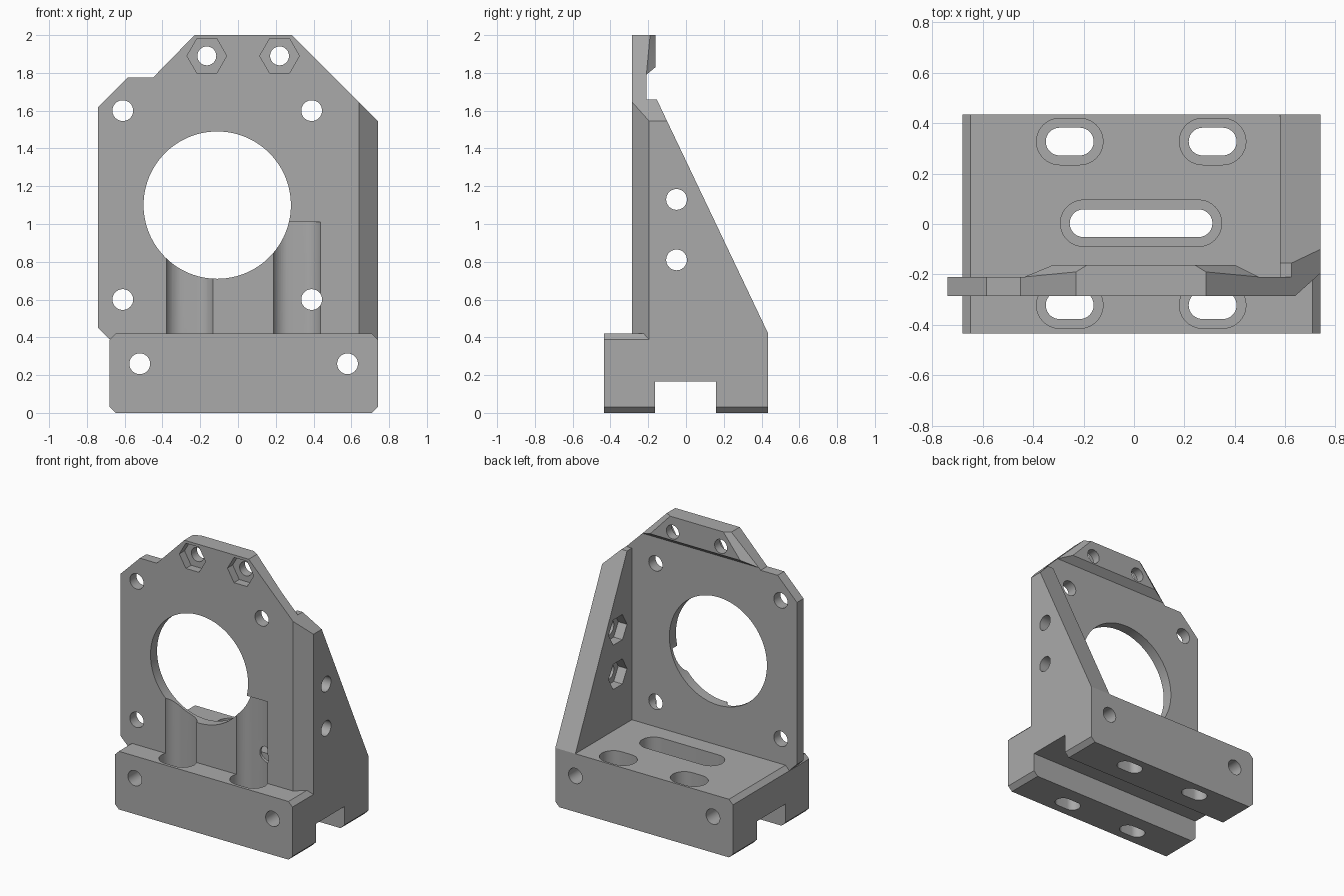
import bpy, bmesh
from math import cos, sin, pi, radians
from mathutils import Vector

if "Cube" in bpy.data.objects:
    bpy.data.objects.remove(bpy.data.objects["Cube"], do_unlink=True)

grey = bpy.data.materials.new("plain grey")
grey.use_nodes = True
colour = (0.4, 0.4, 0.4, 1)
grey.diffuse_color = colour
grey.node_tree.nodes["Principled BSDF"].inputs["Base Color"].default_value = colour


def make_object(name, bm):
    bmesh.ops.recalc_face_normals(bm, faces=bm.faces)
    mesh = bpy.data.meshes.new(name)
    bm.to_mesh(mesh)
    bm.free()
    mesh.materials.append(grey)
    ob = bpy.data.objects.new(name, mesh)
    bpy.context.scene.collection.objects.link(ob)
    return ob


def prism(name, points, axis, lo, hi):
    """Extrude a 2D outline along an axis; the outline uses the other two axes in order."""
    place = {"x": lambda a, b, t: (t, a, b),
             "y": lambda a, b, t: (a, t, b),
             "z": lambda a, b, t: (a, b, t)}[axis]
    bm = bmesh.new()
    face = bm.faces.new([bm.verts.new(place(a, b, lo)) for a, b in points])
    ext = bmesh.ops.extrude_face_region(bm, geom=[face])
    verts = [v for v in ext["geom"] if isinstance(v, bmesh.types.BMVert)]
    bmesh.ops.translate(bm, verts=verts, vec=Vector(place(0, 0, hi - lo)))
    return make_object(name, bm)


def combine(target, tool, operation):
    mod = target.modifiers.new(operation.lower(), "BOOLEAN")
    mod.operation, mod.solver, mod.object = operation, "EXACT", tool
    bpy.context.view_layer.objects.active = target
    bpy.ops.object.modifier_apply(modifier=mod.name)
    bpy.data.objects.remove(tool, do_unlink=True)


def cut(target, points, axis, lo, hi):
    combine(target, prism("cutter", points, axis, lo, hi), "DIFFERENCE")


def circle(a, b, r, n=40):
    return [(a + r * cos(2 * pi * i / n), b + r * sin(2 * pi * i / n)) for i in range(n)]


def slot(a, b, half, r, n=20):
    right = [(a + half + r * sin(pi * i / n), b - r * cos(pi * i / n)) for i in range(n + 1)]
    left = [(a - half - r * sin(pi * i / n), b + r * cos(pi * i / n)) for i in range(n + 1)]
    return right + left


# Upright plate with clipped corners
bracket = prism("motor_bracket", [(-0.23, 2), (0.285, 2), (0.74, 1.545), (0.74, 0.39), (-0.68, 0.39),
                                  (-0.74, 0.45), (-0.74, 1.62), (-0.585, 1.775), (-0.45, 1.775)],
                "y", -0.285, -0.21)

# Thickened top pad with bevelled back rim
bm = bmesh.new()
rim = [(-0.23, 2, -0.19), (0.285, 2, -0.19), (0.495, 1.79, -0.21), (-0.435, 1.79, -0.21)]
for x, z, y in rim:
    bm.verts.new((x, y, z))
    bm.verts.new((x, -0.25, z))
for x, z in [(-0.185, 2), (0.24, 2), (0.40, 1.83), (-0.32, 1.83)]:
    bm.verts.new((x, -0.162, z))
bmesh.ops.convex_hull(bm, input=bm.verts)
combine(bracket, make_object("top_pad", bm), "UNION")

# Side gusset wall
wall = prism("gusset", [(-0.285, 0.2), (0.435, 0.2), (0.435, 0.42), (-0.155, 1.66), (-0.285, 1.66)],
             "x", 0.58, 0.74)
combine(bracket, wall, "UNION")
cut(bracket, [(0.185, 2.1), (0.84, 1.445), (1, 2.1)], "y", -0.5, 0.6)
cut(bracket, [(0.584, -0.335), (0.796, -0.145), (0.9, -0.335)], "z", 0.1, 2.1)

# Base block with chamfered ends and a channel underneath
c, left, right, top = 0.032, -0.68, 0.74, 0.42
base = prism("base", [(left + c, 0), (right - c, 0), (right, c), (right, top - c), (right - c, top),
                      (left + c, top), (left, top - c), (left, c)], "y", -0.435, 0.435)
combine(bracket, base, "UNION")
cut(bracket, [(-0.165, -0.1), (0.16, -0.1), (0.16, 0.165), (-0.165, 0.165)], "x", -1, 1)

# Large bore and its four mounting holes
cx, cz = -0.11, 1.1
cut(bracket, circle(cx, cz, 0.39, 96), "y", -0.4, 0)
for sx in (-1, 1):
    for sz in (-1, 1):
        cut(bracket, circle(cx + sx * 0.5, cz + sz * 0.5, 0.055), "y", -0.4, 0)

# Top holes with hexagonal nut pockets on the front
for x in (-0.165, 0.22):
    cut(bracket, circle(x, 1.89, 0.05), "y", -0.4, 0)
    cut(bracket, circle(x, 1.89, 0.105, 6), "y", -0.4, -0.225)

# Gusset holes with hexagonal nut pockets on the inside
for z in (0.81, 1.13):
    cut(bracket, circle(-0.05, z, 0.055), "x", 0.5, 0.9)
    cut(bracket, circle(-0.05, z, 0.105, 6), "x", 0.5, 0.65)

# Horizontal holes through the base
for x in (-0.52, 0.58):
    cut(bracket, circle(x, 0.26, 0.055), "y", -0.6, 0.6)

# Countersunk slots: four in the feet, one long one over the channel
for x in (-0.255, 0.312):
    for y, high in ((-0.322, 1.01), (0.327, 0.6)):
        cut(bracket, slot(x, y, 0.04, 0.055), "z", -0.1, 0.5)
        cut(bracket, slot(x, y, 0.04, 0.092), "z", 0.2, high)
cut(bracket, slot(0.028, 0.003, 0.228, 0.055), "z", 0.1, 0.6)
cut(bracket, slot(0.028, 0.003, 0.228, 0.092), "z", 0.27, 0.6)

# Smooth the round holes, keep edges crisp
bpy.ops.object.select_all(action="DESELECT")
bracket.select_set(True)
bpy.context.view_layer.objects.active = bracket
bpy.ops.object.shade_smooth_by_angle(angle=radians(25))
